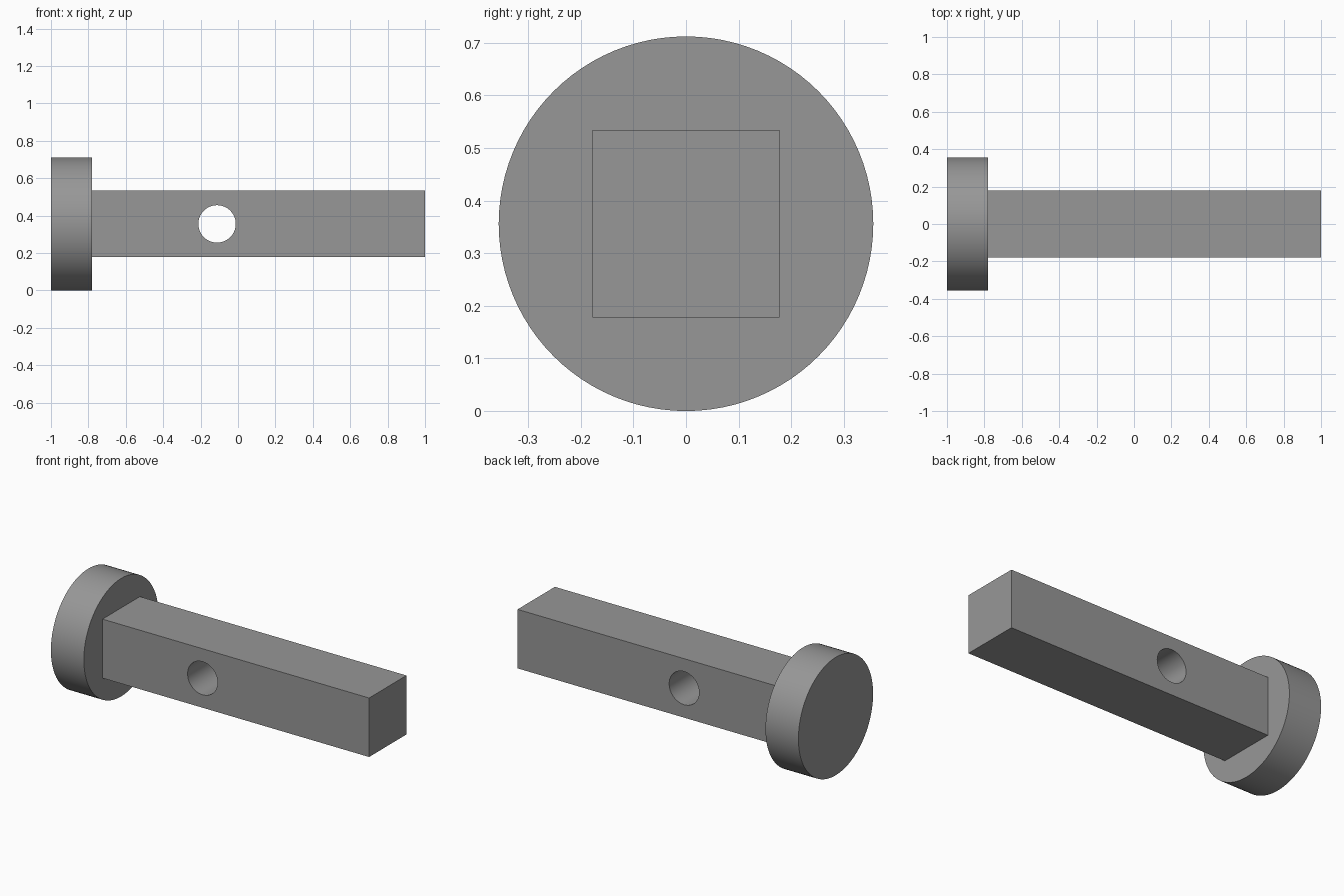
import bpy, math

if "Cube" in bpy.data.objects:
    bpy.data.objects.remove(bpy.data.objects["Cube"])

R = 0.356          # head radius, also the axis height
HALF = 0.178       # half width of the square shaft
HEAD_END = -0.78   # where head meets shaft

grey = bpy.data.materials.new("plain grey")
grey.diffuse_color = (0.31, 0.31, 0.31, 1)
grey.use_nodes = True
grey.node_tree.nodes["Principled BSDF"].inputs["Base Color"].default_value = grey.diffuse_color


def cylinder(name, radius, depth, location, rotation, sides):
    bpy.ops.mesh.primitive_cylinder_add(vertices=sides, radius=radius, depth=depth,
                                        location=location, rotation=rotation)
    obj = bpy.context.object
    obj.name = name
    obj.data.materials.append(grey)
    return obj


def smooth(obj):
    bpy.ops.object.select_all(action='DESELECT')
    obj.select_set(True)
    bpy.context.view_layer.objects.active = obj
    bpy.ops.object.shade_smooth_by_angle(angle=math.radians(30))


# Round head
head = cylinder("round_head", R, HEAD_END + 1, ((HEAD_END - 1) / 2, 0, R),
                (0, math.pi / 2, 0), 96)
smooth(head)

# Square shaft
bpy.ops.mesh.primitive_cube_add(size=1, location=((1 + HEAD_END) / 2, 0, R))
shaft = bpy.context.object
shaft.name = "square_shaft"
shaft.scale = (1 - HEAD_END, 2 * HALF, 2 * HALF)
bpy.ops.object.transform_apply(location=False, rotation=False, scale=True)
shaft.data.materials.append(grey)

# Cross hole through the shaft, front to back
cutter = cylinder("hole_cutter", 0.1, 1, (-0.112, 0, R), (math.pi / 2, 0, 0), 64)
cutter.hide_render = True
cut = shaft.modifiers.new("cross_hole", 'BOOLEAN')
cut.operation = 'DIFFERENCE'
cut.solver = 'EXACT'
cut.object = cutter
bpy.ops.object.select_all(action='DESELECT')
shaft.select_set(True)
bpy.context.view_layer.objects.active = shaft
bpy.ops.object.modifier_apply(modifier=cut.name)
bpy.data.objects.remove(cutter, do_unlink=True)
smooth(shaft)
